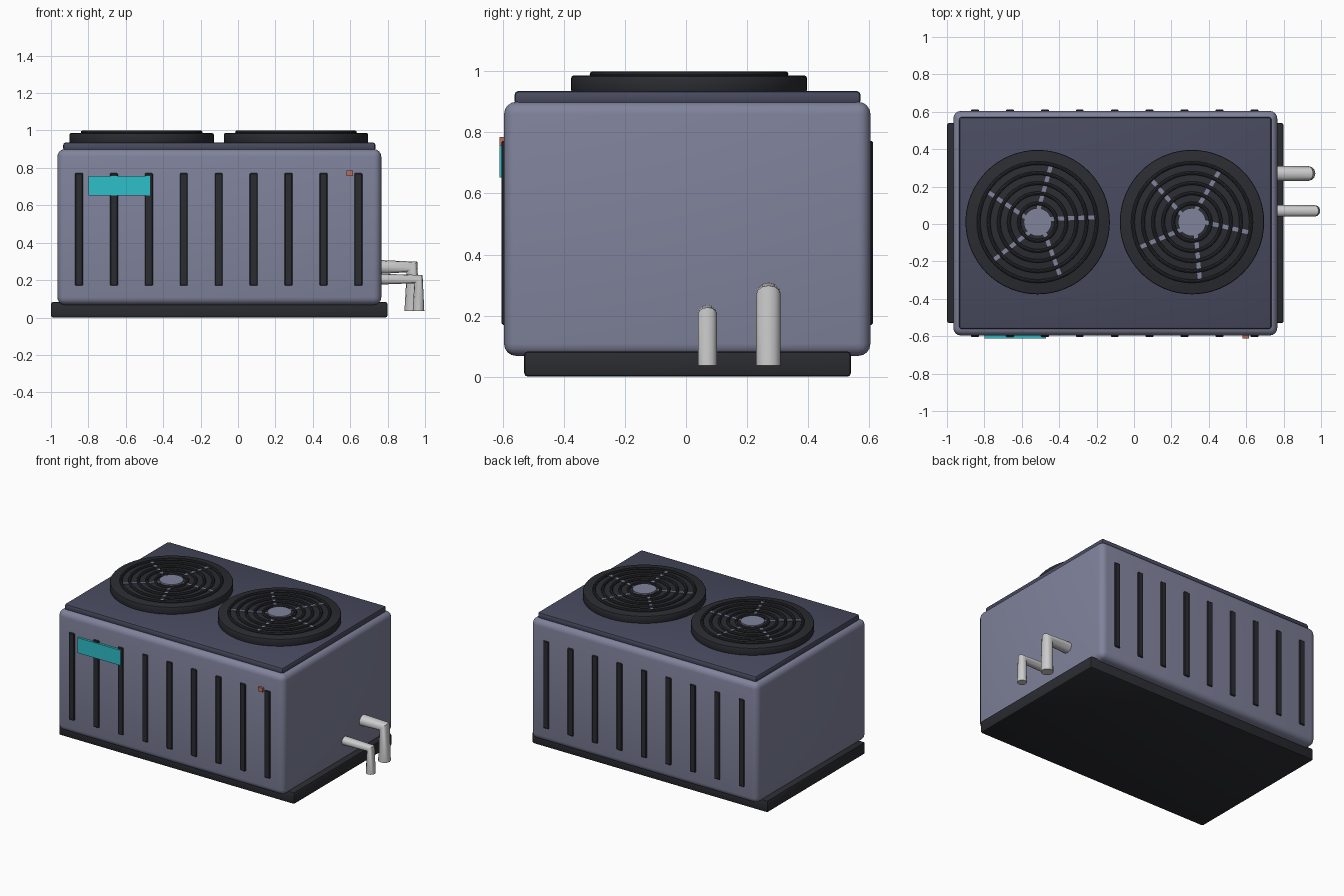
import bpy, math
from mathutils import Matrix, Vector

if "Cube" in bpy.data.objects:
    bpy.data.objects.remove(bpy.data.objects["Cube"])


def mat(name, rgb):
    m = bpy.data.materials.new(name)
    m.diffuse_color = (*rgb, 1)
    m.use_nodes = True
    m.node_tree.nodes["Principled BSDF"].inputs["Base Color"].default_value = m.diffuse_color
    return m


GREY = mat("blue_grey_metal", (0.215, 0.225, 0.33))
LID = mat("dark_slate", (0.065, 0.07, 0.115))
DARK = mat("charcoal", (0.024, 0.025, 0.031))
COPPER = mat("copper", (0.48, 0.155, 0.10))
TEAL = mat("teal", (0.027, 0.52, 0.58))


def finish(name, m, bevel=0, segs=3):
    o = bpy.context.object
    o.name = name
    o.data.materials.append(m)
    if bevel:
        b = o.modifiers.new("bevel", 'BEVEL')
        b.width, b.segments = bevel, segs
        b.limit_method = 'ANGLE'
        bpy.ops.object.modifier_apply(modifier="bevel")
    bpy.ops.object.shade_smooth_by_angle(angle=math.radians(35))
    return o


def box(name, x, y, z, m, bevel=0, segs=3):
    """Box from (min, max) ranges."""
    bpy.ops.mesh.primitive_cube_add(size=1)
    o = bpy.context.object
    r = (x, y, z)
    o.data.transform(Matrix.Translation([(a + b) / 2 for a, b in r])
                     @ Matrix.Diagonal([b - a for a, b in r] + [1]))
    return finish(name, m, bevel, segs)


def disc(name, x, y, z0, z1, r, m, bevel=0, verts=48):
    bpy.ops.mesh.primitive_cylinder_add(vertices=verts, radius=r, depth=z1 - z0,
                                        location=(x, y, (z0 + z1) / 2))
    return finish(name, m, bevel, 2)


def pipe(name, pts, r, m):
    c = bpy.data.curves.new(name, 'CURVE')
    c.dimensions = '3D'
    c.bevel_depth, c.bevel_resolution, c.use_fill_caps = r, 4, True
    s = c.splines.new('POLY')
    s.points.add(len(pts) - 1)
    for p, co in zip(s.points, pts):
        p.co = (*co, 1)
    o = bpy.data.objects.new(name, c)
    bpy.context.collection.objects.link(o)
    bpy.ops.object.select_all(action='DESELECT')
    o.select_set(True)
    bpy.context.view_layer.objects.active = o
    bpy.ops.object.convert(target='MESH')
    bpy.ops.object.shade_smooth_by_angle(angle=math.radians(50))


# Base, casing and lid
box("base", (-1, 0.8), (-0.53, 0.54), (0, 0.083), DARK, 0.012, 2)
box("casing", (-0.966, 0.766), (-0.596, 0.604), (0.068, 0.9), GREY, 0.04, 4)
box("lid", (-0.935, 0.735), (-0.562, 0.572), (0.89, 0.936), LID, 0.014, 2)

# Vertical louvres, front and back
for i in range(9):
    x = -0.85 + i * 0.1867
    box("front_louvre", (x - 0.021, x + 0.021), (-0.604, -0.56), (0.17, 0.772), DARK, 0.004, 1)
    box("back_louvre", (x - 0.021, x + 0.021), (0.56, 0.612), (0.17, 0.772), DARK, 0.004, 1)

# Front label plate and indicator
box("label_plate", (-0.80, -0.47), (-0.611, -0.59), (0.652, 0.757), TEAL)
box("indicator", (0.58, 0.615), (-0.611, -0.59), (0.757, 0.785), COPPER)

# Two fans: shroud, blade edges, hub and guard rings
for cx, turn in ((-0.515, 2), (0.31, -13)):
    cy = 0.01
    disc("fan_shroud", cx, cy, 0.93, 0.986, 0.386, DARK, 0.008, 64)
    disc("fan_hub", cx, cy, 0.95, 0.997, 0.075, GREY, 0, 24)
    for k in range(5):
        o = box("fan_blade", (0.05, 0.315), (0.004, 0.026), (0.96, 0.99), GREY)
        o.location = (cx, cy, 0)
        o.rotation_euler.z = math.radians(turn + 72 * k)
    for k in range(5):
        bpy.ops.mesh.primitive_torus_add(location=(cx, cy, 0.9905), major_radius=0.1 + 0.054 * k,
                                         minor_radius=0.0095, major_segments=48, minor_segments=8)
        finish("guard_ring", DARK)

# Refrigerant pipes on the right side
pipe("copper_pipe", [(0.7, 0.07, 0.205), (0.965, 0.07, 0.205), (0.965, 0.07, 0.036)], 0.031, COPPER)
pipe("grey_pipe", [(0.7, 0.27, 0.27), (0.93, 0.27, 0.27), (0.93, 0.27, 0.036)], 0.04, GREY)
